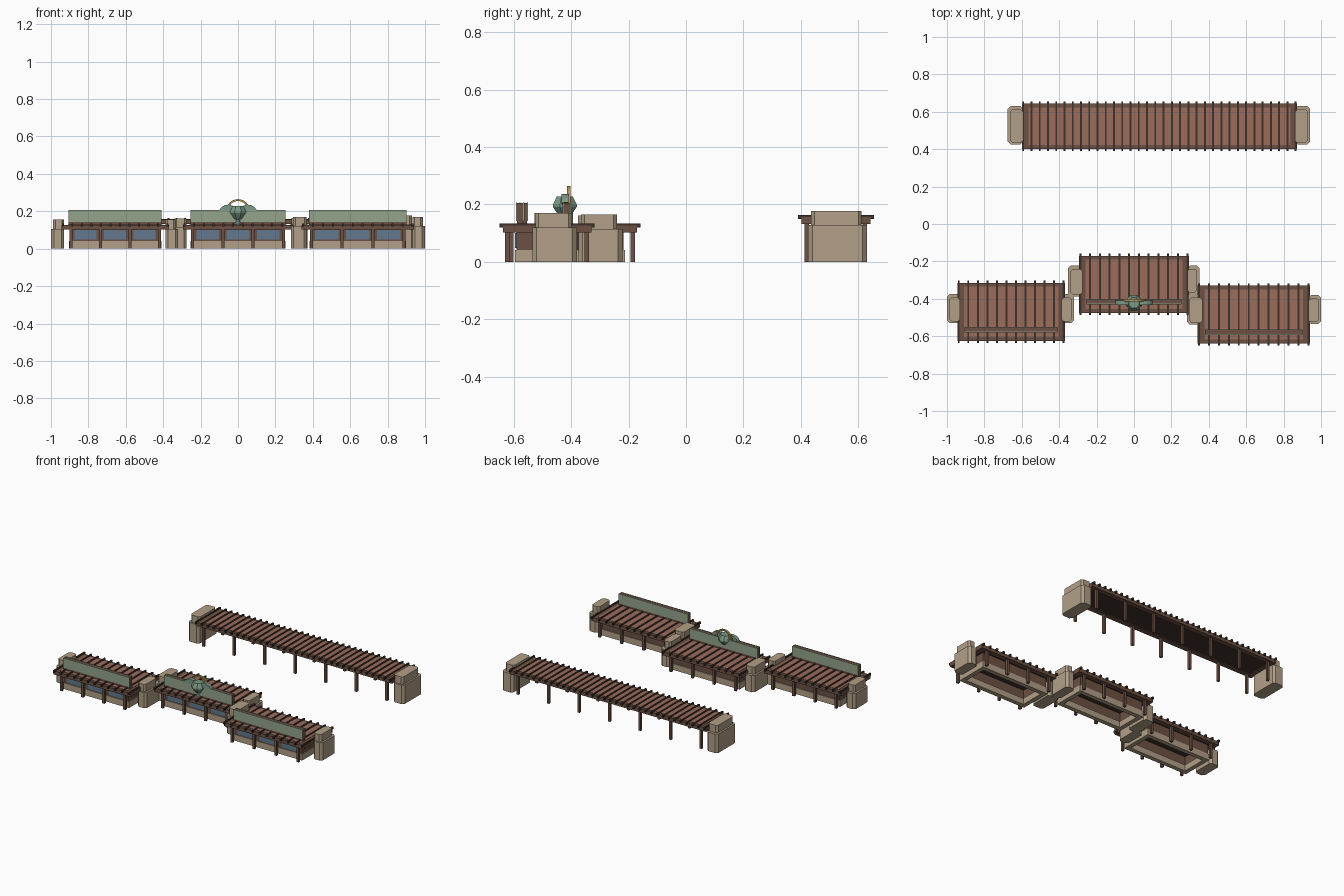
import bpy, bmesh, math
from mathutils import Matrix

if "Cube" in bpy.data.objects:
    bpy.data.objects.remove(bpy.data.objects["Cube"])


def mat(name, r, g, b):
    m = bpy.data.materials.new(name)
    m.diffuse_color = [(c / 255) ** 2.2 for c in (r, g, b)] + [1]
    m.use_nodes = True
    m.node_tree.nodes["Principled BSDF"].inputs["Base Color"].default_value = m.diffuse_color
    return m


STONE = mat("stone", 176, 158, 134)
WOOD = mat("wood", 108, 82, 70)
DARK = mat("dark_wood", 66, 54, 46)
TILE = mat("roof_tile", 152, 108, 92)
GREEN = mat("sign_green", 146, 162, 138)
GLASS = mat("glass", 98, 120, 140)
GOLD = mat("gold", 178, 150, 84)
JADE = mat("jade", 122, 152, 132)


def finish(bm, name, material):
    bmesh.ops.recalc_face_normals(bm, faces=bm.faces)
    me = bpy.data.meshes.new(name)
    bm.to_mesh(me)
    bm.free()
    ob = bpy.data.objects.new(name, me)
    me.materials.append(material)
    bpy.context.collection.objects.link(ob)
    return ob


def add_box(bm, x0, x1, y0, y1, z0, z1):
    m = Matrix.Translation(((x0 + x1) / 2, (y0 + y1) / 2, (z0 + z1) / 2))
    m = m @ Matrix.Diagonal((x1 - x0, y1 - y0, z1 - z0, 1))
    bmesh.ops.create_cube(bm, size=1, matrix=m)


def boxes(name, material, items):
    bm = bmesh.new()
    for b in items:
        add_box(bm, *b)
    return finish(bm, name, material)


def ring(x0, x1, y0, y1, z0, z1, t):
    """Four bars forming a rectangular frame."""
    return [(x0, x1, y0, y0 + t, z0, z1), (x0, x1, y1 - t, y1, z0, z1),
            (x0, x0 + t, y0 + t, y1 - t, z0, z1), (x1 - t, x1, y0 + t, y1 - t, z0, z1)]


def prism(bm, x0, x1, y0, y1, z0, z1, c):
    """Block with chamfered vertical corners."""
    pts = [(x0 + c, y0), (x1 - c, y0), (x1, y0 + c), (x1, y1 - c),
           (x1 - c, y1), (x0 + c, y1), (x0, y1 - c), (x0, y0 + c)]
    f = bm.faces.new([bm.verts.new((x, y, z0)) for x, y in pts])
    up = bmesh.ops.extrude_face_region(bm, geom=[f])["geom"]
    bmesh.ops.translate(bm, vec=(0, 0, z1 - z0),
                        verts=[v for v in up if isinstance(v, bmesh.types.BMVert)])


def pillar(name, x0, x1, y0, y1, h, side):
    """Two-tier stone pier; side is the outward x direction."""
    bm = bmesh.new()
    prism(bm, x0, x1, y0, y1, 0, h - 0.05, 0.015)
    a, b = (x0 + 0.012, x1) if side < 0 else (x0, x1 - 0.012)
    prism(bm, a, b, y0 + 0.01, y1 - 0.018, h - 0.05, h, 0.012)
    finish(bm, name, STONE)


def roof(name, x0, x1, y0, y1, z, n):
    """Framed tile roof with cross battens overhanging front and back."""
    boxes(name + "_roof_frame", WOOD, ring(x0, x1, y0, y1, z - 0.025, z, 0.036))
    boxes(name + "_roof_tiles", TILE,
          [(x0 + 0.036, x1 - 0.036, y0 + 0.02, y1 - 0.02, z - 0.012, z + 0.002)])
    boxes(name + "_ceiling", DARK, [(x0 + 0.03, x1 - 0.03, y0 + 0.03, y1 - 0.03, z - 0.02, z - 0.012)])
    bat = []
    for i in range(n):
        x = x0 + 0.008 + (x1 - x0 - 0.016) * i / (n - 1)
        bat.append((x - 0.005, x + 0.005, y0 - 0.012, y1 + 0.012, z - 0.008, z + 0.007))
    boxes(name + "_battens", DARK, bat)


def posts(name, xs, ys, h):
    boxes(name + "_posts", WOOD,
          [(x - 0.008, x + 0.008, y - 0.008, y + 0.008, 0, h) for x in xs for y in ys])


def pavilion(name, x0, x1, y0, y1):
    roof(name, x0, x1, y0, y1, 0.127, 12)
    wx0, wx1, wy0, wy1 = x0 + 0.042, x1 - 0.042, y0 + 0.042, y1 - 0.042
    boxes(name + "_base", STONE, ring(wx0, wx1, wy0, wy1, 0, 0.042, 0.03))
    boxes(name + "_walls", WOOD,
          ring(wx0 + 0.005, wx1 - 0.005, wy0 + 0.005, wy1 - 0.005, 0.042, 0.108, 0.015))
    px = [wx0 + 0.01 + (wx1 - wx0 - 0.02) * i / 3 for i in range(4)]
    posts(name, px, (y0 + 0.016, y1 - 0.016), 0.105)
    # windows on the front, one per bay
    boxes(name + "_windows", GLASS,
          [(a + 0.02, b - 0.02, wy0, wy0 + 0.012, 0.048, 0.1) for a, b in zip(px, px[1:])])
    # sign board: wooden core with a green panel on each face
    sx0, sx1, sy = x0 + 0.04, x1 - 0.04, y0 + 0.06
    boxes(name + "_sign_core", WOOD, [(sx0, sx1, sy - 0.011, sy + 0.011, 0.127, 0.205)])
    boxes(name + "_sign_panels", GREEN,
          [(sx0, sx1, sy + s - 0.002, sy + s + 0.002, 0.142, 0.207) for s in (-0.013, 0.013)])


# three front pavilions
pavilion("left_pavilion", -0.945, -0.368, -0.625, -0.315)
pavilion("centre_pavilion", -0.295, 0.295, -0.475, -0.17)
pavilion("right_pavilion", 0.34, 0.94, -0.638, -0.33)

# stone end piers
pillar("left_outer_pier", -1.0, -0.93, -0.53, -0.375, 0.155, -1)
pillar("left_inner_pier", -0.388, -0.32, -0.53, -0.375, 0.155, 1)
pillar("centre_left_pier", -0.352, -0.275, -0.387, -0.222, 0.162, -1)
pillar("centre_right_pier", 0.285, 0.35, -0.375, -0.222, 0.165, 1)
pillar("right_inner_pier", 0.283, 0.367, -0.538, -0.375, 0.17, -1)
pillar("right_outer_pier", 0.932, 1.0, -0.535, -0.38, 0.17, 1)

# long open canopy at the back
roof("canopy", -0.6, 0.872, 0.402, 0.643, 0.157, 34)
posts("canopy", [-0.55 + 1.372 * i / 6 for i in range(7)], (0.42, 0.622), 0.135)
pillar("canopy_left_pier", -0.675, -0.592, 0.425, 0.63, 0.178, -1)
pillar("canopy_right_pier", 0.86, 0.942, 0.425, 0.63, 0.178, 1)

# faceted jade urn on the centre sign
OX, OY = 0.0, -0.422
bm = bmesh.new()
prof = [(0.018, 0.13), (0.013, 0.155), (0.022, 0.16), (0.045, 0.192), (0.045, 0.2), (0.03, 0.228)]
rows = [[bm.verts.new((OX + r * math.cos((k + .5) * math.pi / 4) * 1.0,
                       OY + r * math.sin((k + .5) * math.pi / 4), z)) for k in range(8)]
        for r, z in prof]
for lo, hi in zip(rows, rows[1:]):
    for k in range(8):
        bm.faces.new((lo[k], lo[(k + 1) % 8], hi[(k + 1) % 8], hi[k]))
bm.faces.new(rows[0])
bm.faces.new(rows[-1])
finish(bm, "urn", JADE)

# leaf wings either side of the urn
for s, side in ((-1, "left"), (1, "right")):
    bm = bmesh.new()
    pts = [(0.025, 0.2), (0.1, 0.207), (0.088, 0.222), (0.07, 0.233), (0.05, 0.236), (0.03, 0.23)]
    f = bm.faces.new([bm.verts.new((s * x, OY - 0.012, z)) for x, z in pts])
    up = bmesh.ops.extrude_face_region(bm, geom=[f])["geom"]
    bmesh.ops.translate(bm, vec=(0, 0.024, 0),
                        verts=[v for v in up if isinstance(v, bmesh.types.BMVert)])
    finish(bm, side + "_leaf", JADE)

# golden arch over the urn
bm = bmesh.new()
prev = None
N = 12
for i in range(N + 1):
    a = math.pi * i / N
    c, s = math.cos(a), math.sin(a)
    cur = [bm.verts.new((r * c, OY + 0.014 + d, 0.203 + r * s))
           for r, d in ((0.052, -0.006), (0.062, -0.006), (0.062, 0.006), (0.052, 0.006))]
    if prev:
        for k in range(4):
            bm.faces.new((prev[k], prev[(k + 1) % 4], cur[(k + 1) % 4], cur[k]))
    if i in (0, N):
        bm.faces.new(cur)
    prev = cur
finish(bm, "gold_arch", GOLD)
